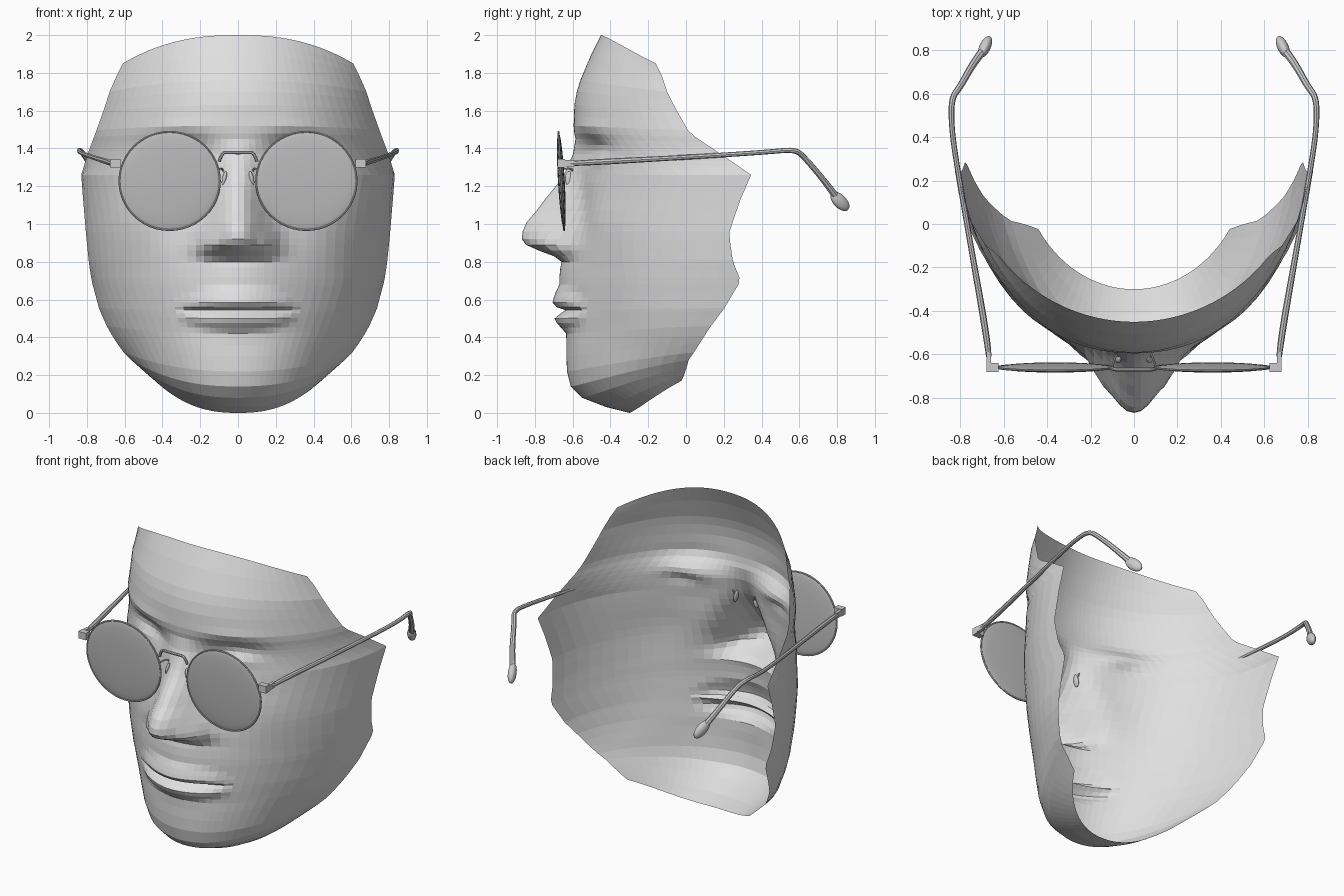
import bpy, bmesh, math

if "Cube" in bpy.data.objects:
    bpy.data.objects.remove(bpy.data.objects["Cube"])


def material(name, c):
    m = bpy.data.materials.new(name)
    m.diffuse_color = (c, c, c, 1)
    m.use_nodes = True
    m.node_tree.nodes["Principled BSDF"].inputs["Base Color"].default_value = m.diffuse_color
    return m


SKIN = material("pale grey face", 0.74)
METAL = material("grey metal", 0.6)
LENS = material("lens grey", 0.52)


def table(rows, z):
    """Linear lookup in rows of (z, value...), returning the values."""
    if z <= rows[0][0]:
        return rows[0][1:]
    for a, b in zip(rows, rows[1:]):
        if z <= b[0]:
            k = (z - a[0]) / (b[0] - a[0])
            return [p + (q - p) * k for p, q in zip(a[1:], b[1:])]
    return rows[-1][1:]


# Face shell: centre height -> edge height, half width, centre depth, edge depth
SHELL = [(0, .17, .44, -.30, -.03), (.03, .20, .475, -.42, -.02), (.08, .24, .52, -.55, -.01),
         (.14, .28, .565, -.61, 0), (.22, .32, .605, -.63, .03), (.34, .39, .655, -.635, .08),
         (.42, .46, .695, -.625, .13), (.54, .55, .735, -.62, .20), (.70, .70, .775, -.615, .29),
         (.82, .80, .79, -.60, .25), (.95, .95, .805, -.58, .23), (1.13, 1.13, .82, -.565, .29),
         (1.26, 1.26, .83, -.56, .345), (1.37, 1.36, .80, -.57, .20), (1.5, 1.48, .755, -.595, .02),
         (1.66, 1.62, .705, -.59, -.06), (1.76, 1.70, .68, -.56, -.10), (1.89, 1.79, .64, -.505, -.13),
         (2, 1.85, .61, -.45, -.16)]
BACK = .36  # depth of the widest line of the head
# Feature reliefs: height -> amount (and width for the nose)
NOSE = [(.80, 0, .18), (.83, .05, .18), (.86, .14, .175), (.89, .22, .17), (.92, .255, .165),
        (.95, .27, .165), (1.01, .26, .15), (1.15, .17, .12), (1.2, .125, .11), (1.3, .065, .105),
        (1.37, .03, .11), (1.45, 0, .11)]
MUZZLE = [(.36, 0), (.42, .01), (.5, .04), (.6, .05), (.76, .06), (.85, .05), (.95, .02), (1.05, 0)]
LIPS = [(.43, 0), (.47, .03), (.50, .035), (.53, -.005), (.545, -.025), (.56, .02),
        (.585, .04), (.63, .025), (.68, 0)]
ROWS = [0, .03, .08, .14, .22, .3, .36, .42, .45, .475, .5, .525, .545, .56, .585, .61, .64, .68,
        .72, .77, .80, .83, .86, .89, .92, .96, 1.01, 1.07, 1.13, 1.18, 1.22, 1.26, 1.29, 1.315,
        1.34, 1.37, 1.39, 1.42, 1.45, 1.48, 1.52, 1.57, 1.63, 1.7, 1.76, 1.83, 1.89, 1.95, 2]


def gauss(x, z, cx, cz, rx, rz):
    return math.exp(-((x - cx) / rx) ** 2 - ((z - cz) / rz) ** 2)


def relief(x, z):
    x = abs(x)
    amp, wide = table(NOSE, z)
    out = amp * math.exp(-(x / wide) ** 2.2)
    out += table(MUZZLE, z)[0] * math.exp(-(x / .25) ** 2)
    if x < .3:
        k = math.sqrt(1 - (x / .3) ** 2)
        out += table(LIPS, .545 + (z - .545) / (.4 + .6 * k))[0] * k
    out += .035 * gauss(x, z, .155, .89, .045, .055)   # nostril wing
    out -= .065 * gauss(x, z, .30, 1.385, .15, .08)    # eye socket
    out += .035 * gauss(x, z, .34, 1.35, .10, .045)    # eyelid
    out += .015 * gauss(x, z, .33, 1.51, .18, .05)     # brow
    out += .03 * gauss(x, z, .50, 1.0, .20, .20)       # cheek
    out -= .02 * gauss(x, z, .50, .35, .15, .18)       # jaw hollow
    return out


def face_mask():
    bm = bmesh.new()
    half = 20
    grid = []
    for zc in ROWS:
        ze, w, yc, ye = table(SHELL, zc)
        T = math.acos((BACK - ye) / (BACK - yc))
        line = []
        for i in range(-half, half + 1):
            u = abs(i) / half
            t = (.5 * u + .5 * u * u) * T
            s = math.sin(t) / math.sin(T)
            x = math.copysign(w * s, i)
            z = zc + (ze - zc) * s ** 2.4
            y = BACK - (BACK - yc) * math.cos(t)
            line.append(bm.verts.new((x, y - relief(x, z), z)))
        grid.append(line)
    for a, b in zip(grid, grid[1:]):
        for i in range(len(a) - 1):
            bm.faces.new((a[i], a[i + 1], b[i + 1], b[i]))
    me = bpy.data.meshes.new("face_mask")
    bm.to_mesh(me)
    bm.free()
    ob = bpy.data.objects.new("face_mask", me)
    bpy.context.collection.objects.link(ob)
    me.materials.append(SKIN)


def finish(name, mat, smooth=True):
    ob = bpy.context.object
    ob.name = name
    ob.data.materials.append(mat)
    if smooth:
        bpy.ops.object.shade_smooth_by_angle(angle=math.radians(40))


def tube(name, points, radius, order=3):
    """Round tube through (x, y, z, radius factor) points."""
    cu = bpy.data.curves.new(name, 'CURVE')
    cu.dimensions = '3D'
    cu.bevel_depth = radius
    cu.bevel_resolution = 2
    cu.resolution_u = 5
    cu.use_fill_caps = True
    sp = cu.splines.new('NURBS')
    sp.points.add(len(points) - 1)
    for p, (x, y, z, r) in zip(sp.points, points):
        p.co = (x, y, z, 1)
        p.radius = r
    sp.use_endpoint_u = True
    sp.order_u = order
    ob = bpy.data.objects.new(name, cu)
    bpy.context.collection.objects.link(ob)
    bpy.ops.object.select_all(action='DESELECT')
    ob.select_set(True)
    bpy.context.view_layer.objects.active = ob
    bpy.ops.object.convert(target='MESH')
    finish(name, METAL)


def box(name, loc, size):
    bpy.ops.mesh.primitive_cube_add(size=1, location=loc)
    bpy.context.object.scale = size
    finish(name, METAL, False)


def ball(name, loc, size, rot, mat, seg=16, rings=10):
    bpy.ops.mesh.primitive_uv_sphere_add(segments=seg, ring_count=rings, location=loc, rotation=rot)
    bpy.context.object.scale = size
    finish(name, mat)


face_mask()

TILT = math.radians(3.3)
for s, side in ((-1, "left"), (1, "right")):
    # Lens and wire rim
    centre = (s * .362, -.66, 1.228)
    upright = (math.pi / 2 + TILT, 0, 0)
    ball(side + "_lens", centre, (.266, .259, .018), upright, LENS, 48, 16)
    bpy.ops.mesh.primitive_torus_add(major_segments=48, minor_segments=8, major_radius=.266,
                                     minor_radius=.005, location=centre, rotation=upright)
    bpy.context.object.scale = (1, .98, 1)
    finish(side + "_rim", METAL)
    # Corner block and hinge
    box(side + "_corner_block", (s * .65, -.66, 1.322), (.055, .04, .045))
    box(side + "_hinge", (s * .668, -.62, 1.322), (.02, .06, .035))
    # Temple arm with a bulging ear tip
    tube(side + "_temple_arm",
         [(s * x, y, z, r) for x, y, z, r in (
             (.668, -.61, 1.32, .9), (.675, -.53, 1.325, 1.2), (.76, -.05, 1.35, .9),
             (.82, .3, 1.372, .9), (.84, .45, 1.383, .9), (.84, .58, 1.395, 1),
             (.80, .63, 1.35, 1.1), (.74, .74, 1.22, 1.2), (.70, .79, 1.15, 1.4))], .014)
    ball(side + "_ear_tip", (s * .685, .815, 1.12), (.026, .066, .036),
         (math.radians(-42), 0, math.radians(s * 25)), METAL)
    # Nose pad on its wire
    ball(side + "_nose_pad", (s * .072, -.62, 1.24), (.012, .02, .04),
         (0, math.radians(-s * 12), 0), METAL)
    tube(side + "_pad_wire", [(s * .10, -.66, 1.29, 1), (s * .085, -.60, 1.30, 1),
                              (s * .07, -.60, 1.26, 1), (s * .075, -.63, 1.24, 1)], .005)

# Bridge over the nose
tube("bridge", [(-.10, -.665, 1.33, 1), (-.085, -.67, 1.38, 1), (-.05, -.67, 1.378, 1),
                (.05, -.67, 1.378, 1), (.085, -.67, 1.38, 1), (.10, -.665, 1.33, 1)], .009)
